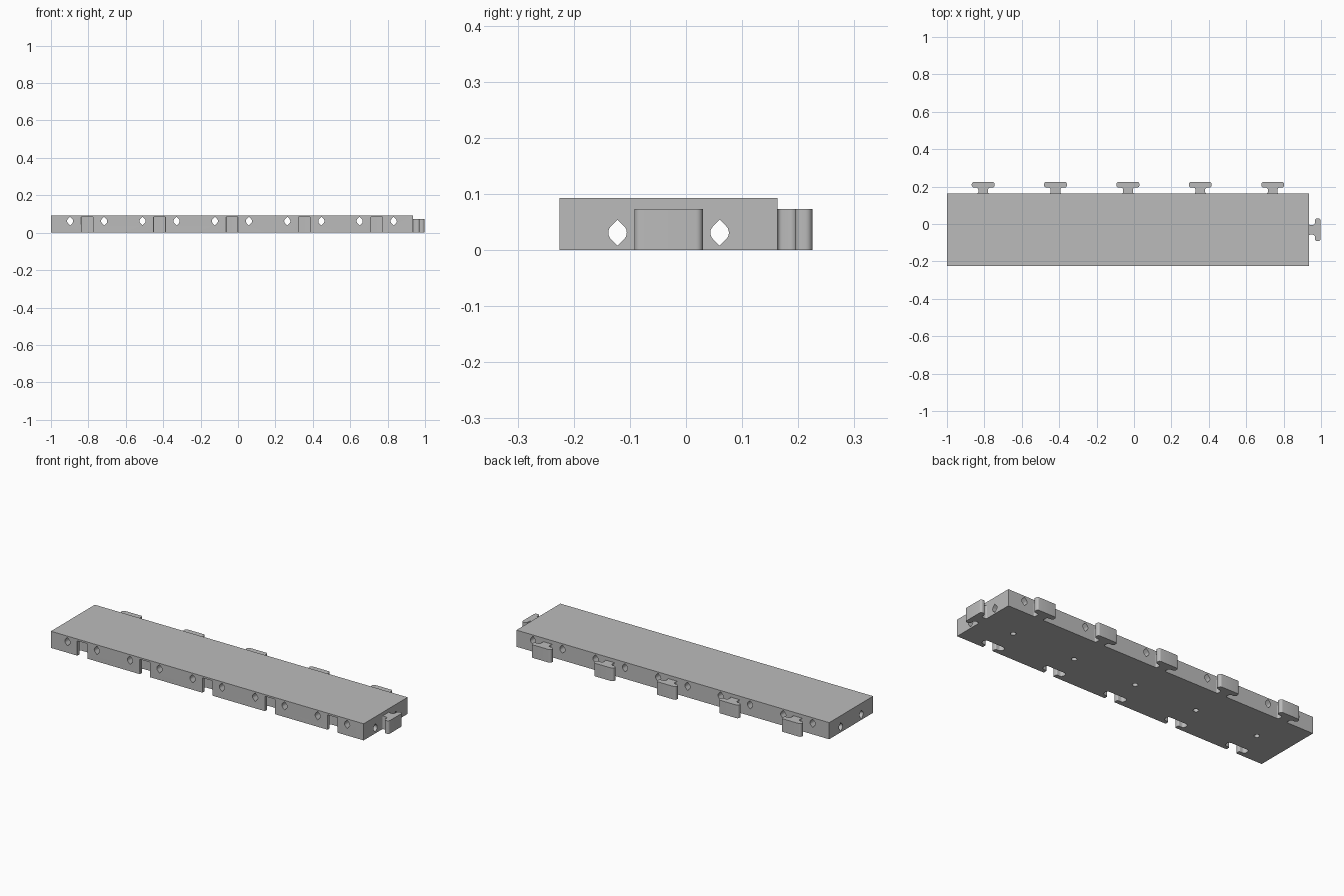
import bpy, bmesh
from math import radians, sin, cos, sqrt
from mathutils import Matrix, Vector

if "Cube" in bpy.data.objects:
    bpy.data.objects.remove(bpy.data.objects["Cube"])

LEFT, RIGHT, FRONT, BACK, HEIGHT = -1.0, 0.935, -0.225, 0.163, 0.093
MID_Y = (FRONT + BACK) / 2
PITCH = (RIGHT - LEFT) / 5
STATIONS = [LEFT + PITCH * (i + 0.5) for i in range(5)]
HOLE_OFFSET = 0.091

grey = bpy.data.materials.new("plain grey")
grey.use_nodes = True
grey.diffuse_color = (0.5, 0.5, 0.5, 1)
grey.node_tree.nodes["Principled BSDF"].inputs["Base Color"].default_value = (0.5, 0.5, 0.5, 1)


def arc(cx, cy, r, start, end, steps=6):
    angles = [radians(start + (end - start) * i / steps) for i in range(steps + 1)]
    return [(cx + r * cos(a), cy + r * sin(a)) for a in angles]


def tee_outline(gap=0.0):
    """T-shaped connector outline; a gap widens it into a matching socket."""
    neck, flare, fillet, half, under, depth, corner = 0.026, 0.008, 0.012, 0.061, 0.032, 0.062, 0.012
    side = arc(neck + flare, flare, flare - gap, 270, 180)
    side += arc(neck + fillet, under - fillet, fillet - gap, 180, 90)
    side += arc(half - corner, under + corner, corner + gap, -90, 0)
    side += arc(half - corner, depth - corner, corner + gap, 0, 90)
    side = [(x, y - gap) for x, y in side]
    if gap:
        side.insert(0, (neck + flare, -0.02))
    return side + [(-x, y) for x, y in reversed(side)]


def hole_outline(r):
    """Round sides with a 45 degree point at the top and bottom."""
    return arc(0, 0, r, -45, 45) + [(0, r * sqrt(2))] + arc(0, 0, r, 135, 225) + [(0, -r * sqrt(2))]


def prisms(name, outline, length, matrices):
    """One object holding a copy of the extruded outline at every matrix."""
    bm = bmesh.new()
    for m in matrices:
        face = bm.faces.new([bm.verts.new(m @ Vector((x, y, 0))) for x, y in outline])
        top = bmesh.ops.extrude_face_region(bm, geom=[face])["geom"]
        bmesh.ops.translate(bm, vec=m.to_3x3() @ Vector((0, 0, length)),
                            verts=[v for v in top if isinstance(v, bmesh.types.BMVert)])
    bmesh.ops.recalc_face_normals(bm, faces=bm.faces)
    mesh = bpy.data.meshes.new(name)
    bm.to_mesh(mesh)
    bm.free()
    mesh.materials.append(grey)
    obj = bpy.data.objects.new(name, mesh)
    bpy.context.collection.objects.link(obj)
    return obj


def activate(obj):
    bpy.ops.object.select_all(action='DESELECT')
    obj.select_set(True)
    bpy.context.view_layer.objects.active = obj


def at(x, y, z):
    return Matrix.Translation((x, y, z))


turn_x = Matrix.Rotation(radians(90), 4, 'X')
turn_z = Matrix.Rotation(radians(90), 4, 'Z')

# Main slab
slab = prisms("slab", [(LEFT, FRONT), (RIGHT, FRONT), (RIGHT, BACK), (LEFT, BACK)], HEIGHT, [at(0, 0, 0)])

# Sockets, cross holes, lengthwise holes and blind holes underneath
cutters = [
    prisms("socket_cutter", tee_outline(0.004), 0.093, [at(x, FRONT, -0.01) for x in STATIONS]),
    prisms("cross_hole_cutter", hole_outline(0.0165), 0.5,
           [at(x + s * HOLE_OFFSET, 0.22, 0.062) @ turn_x for x in STATIONS for s in (-1, 1)]),
    prisms("long_hole_cutter", hole_outline(0.0165), 2.1,
           [at(-1.05, MID_Y + s * HOLE_OFFSET, 0.031) @ turn_z @ turn_x for s in (-1, 1)]),
    prisms("bottom_hole_cutter", arc(0, 0, 0.014, 0, 345, 23), 0.07,
           [at(x, MID_Y, -0.01) for x in STATIONS]),
]
activate(slab)
for cutter in cutters:
    mod = slab.modifiers.new(cutter.name, 'BOOLEAN')
    mod.operation, mod.solver, mod.object = 'DIFFERENCE', 'EXACT', cutter
    bpy.ops.object.modifier_apply(modifier=mod.name)
    bpy.data.objects.remove(cutter)

# Connector tabs along the back and on the end
back_tabs = prisms("back_tabs", tee_outline(), 0.073, [at(x, BACK, 0) for x in STATIONS])
end_tab = prisms("end_tab", tee_outline(), 0.073, [at(RIGHT, MID_Y, 0) @ turn_z.inverted()])

for part in (slab, back_tabs, end_tab):
    activate(part)
    bpy.ops.object.shade_smooth_by_angle(angle=radians(30))
